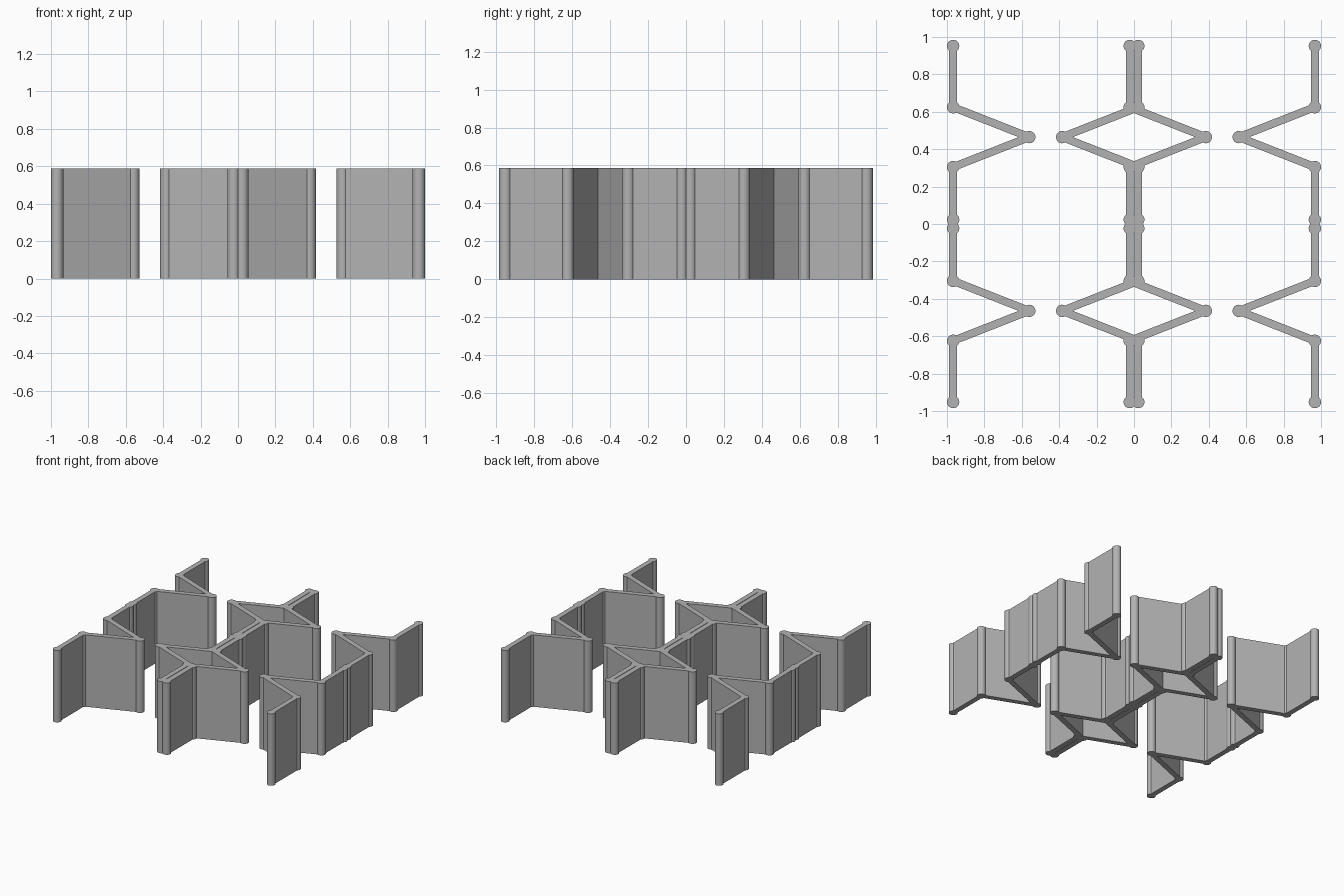
import bpy, bmesh, math
from mathutils import Vector, geometry

HEIGHT = 0.587
THICK = 0.042      # plate thickness
BEAD = 0.033       # radius of the round bead at each joint
CELL_X, CELL_Y = 0.472, 0.4645   # cell centre offsets
HALF_W, HALF_L = 0.495, 0.4875   # half size of one cell
NOTCH, APEX = 0.16, 0.088        # half opening of the fold, fold tip from cell centre

cube = bpy.data.objects.get("Cube")
if cube:
    bpy.data.objects.remove(cube, do_unlink=True)

grey = bpy.data.materials.new("plain grey")
grey.use_nodes = True
COLOUR = (0.45, 0.45, 0.45, 1)
grey.diffuse_color = COLOUR
grey.node_tree.nodes["Principled BSDF"].inputs["Base Color"].default_value = COLOUR


def bead(p, sides=32):
    angles = [2 * math.pi * i / sides for i in range(sides)]
    return [p + BEAD * Vector((math.cos(a), math.sin(a))) for a in angles]


def plate(a, b):
    side = (b - a).orthogonal().normalized() * THICK / 2
    return [a - side, b - side, b + side, a + side]


def folded_side(cx, cy, side):
    """Outlines of one inward-folded side of a cell: plates plus joint beads."""
    wall, tip = cx + side * HALF_W, cx + side * APEX
    path = [Vector(p) for p in ((wall, cy - HALF_L), (wall, cy - NOTCH), (tip, cy),
                                (wall, cy + NOTCH), (wall, cy + HALF_L))]
    return [bead(p) for p in path] + [plate(a, b) for a, b in zip(path, path[1:])]


def build(name, outlines):
    """Merge overlapping outlines into one flat region and raise it to full height."""
    verts, faces = [], []
    for outline in outlines:
        if geometry.area_tri(*outline[:3]) and \
                (outline[1] - outline[0]).cross(outline[2] - outline[1]) < 0:
            outline = outline[::-1]
        faces.append(list(range(len(verts), len(verts) + len(outline))))
        verts += outline
    points, _, tris, _, _, sources = geometry.delaunay_2d_cdt(verts, [], faces, 0, 1e-5)
    bm = bmesh.new()
    bverts = [bm.verts.new((p.x, p.y, 0)) for p in points]
    for tri, source in zip(tris, sources):
        if source:
            bm.faces.new([bverts[i] for i in tri])
    bmesh.ops.delete(bm, geom=[v for v in bm.verts if not v.link_faces], context='VERTS')
    bmesh.ops.dissolve_limit(bm, angle_limit=0.01, verts=bm.verts[:], edges=bm.edges[:])
    raised = bmesh.ops.extrude_face_region(bm, geom=bm.faces[:], use_keep_orig=True)
    top = [g for g in raised["geom"] if isinstance(g, bmesh.types.BMVert)]
    bmesh.ops.translate(bm, verts=top, vec=(0, 0, HEIGHT))
    bmesh.ops.recalc_face_normals(bm, faces=bm.faces[:])
    mesh = bpy.data.meshes.new(name)
    bm.to_mesh(mesh)
    bm.free()
    mesh.materials.append(grey)
    obj = bpy.data.objects.new(name, mesh)
    bpy.context.collection.objects.link(obj)
    bpy.ops.object.select_all(action='DESELECT')
    obj.select_set(True)
    bpy.context.view_layer.objects.active = obj
    bpy.ops.object.shade_smooth_by_angle(angle=math.radians(25))


# Each wall runs through the two stacked cells; neighbouring cells overlap and fuse
def wall_outlines(sides):
    return [o for cx, side in sides for cy in (-CELL_Y, CELL_Y)
            for o in folded_side(cx, cy, side)]


build("right_wall", wall_outlines([(-CELL_X, -1)]))
build("centre_wall", wall_outlines([(-CELL_X, 1), (CELL_X, -1)]))
build("left_wall", wall_outlines([(CELL_X, 1)]))
